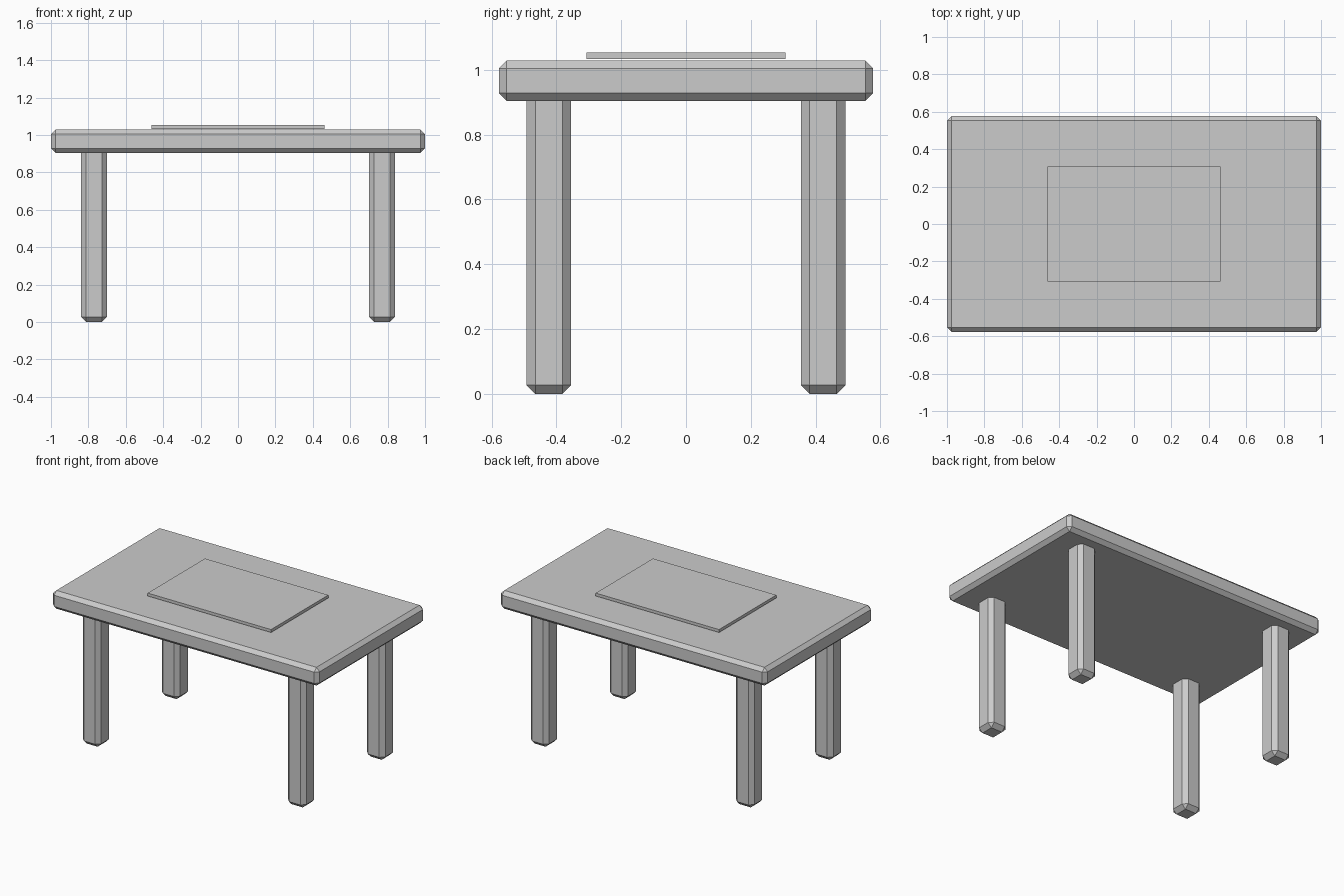
import bpy, bmesh

if "Cube" in bpy.data.objects:
    bpy.data.objects.remove(bpy.data.objects["Cube"])


def box(name, lo, hi, bevel=0.0, flat_top=False):
    """Flat-shaded box between two corners, with one-segment chamfers."""
    bm = bmesh.new()
    bmesh.ops.create_cube(bm, size=1.0)
    for v in bm.verts:
        for i in range(3):
            v.co[i] = hi[i] if v.co[i] > 0 else lo[i]
    if bevel:
        edges = [e for e in bm.edges
                 if not (flat_top and all(v.co.z > hi[2] - 1e-5 for v in e.verts))]
        bmesh.ops.bevel(bm, geom=edges, offset=bevel, offset_type='OFFSET',
                        segments=1, profile=0.5, affect='EDGES')
    bmesh.ops.recalc_face_normals(bm, faces=bm.faces)
    mesh = bpy.data.meshes.new(name)
    bm.to_mesh(mesh)
    bm.free()
    obj = bpy.data.objects.new(name, mesh)
    bpy.context.collection.objects.link(obj)
    return obj


# Chamfered table top
box("table_top", (-1, -0.577, 0.904), (1, 0.577, 1.028), 0.024)

# Thin centre panel resting just above the top
box("centre_panel", (-0.463, -0.307, 1.033), (0.463, 0.307, 1.053))

# Four chamfered legs, cut flat where they meet the top
W = 0.069
for side, x in (("left", -0.77), ("right", 0.77)):
    for end, y in (("front", -0.423), ("back", 0.423)):
        box(f"{end}_{side}_leg", (x - W, y - W, 0), (x + W, y + W, 0.903),
            0.027, flat_top=True)
